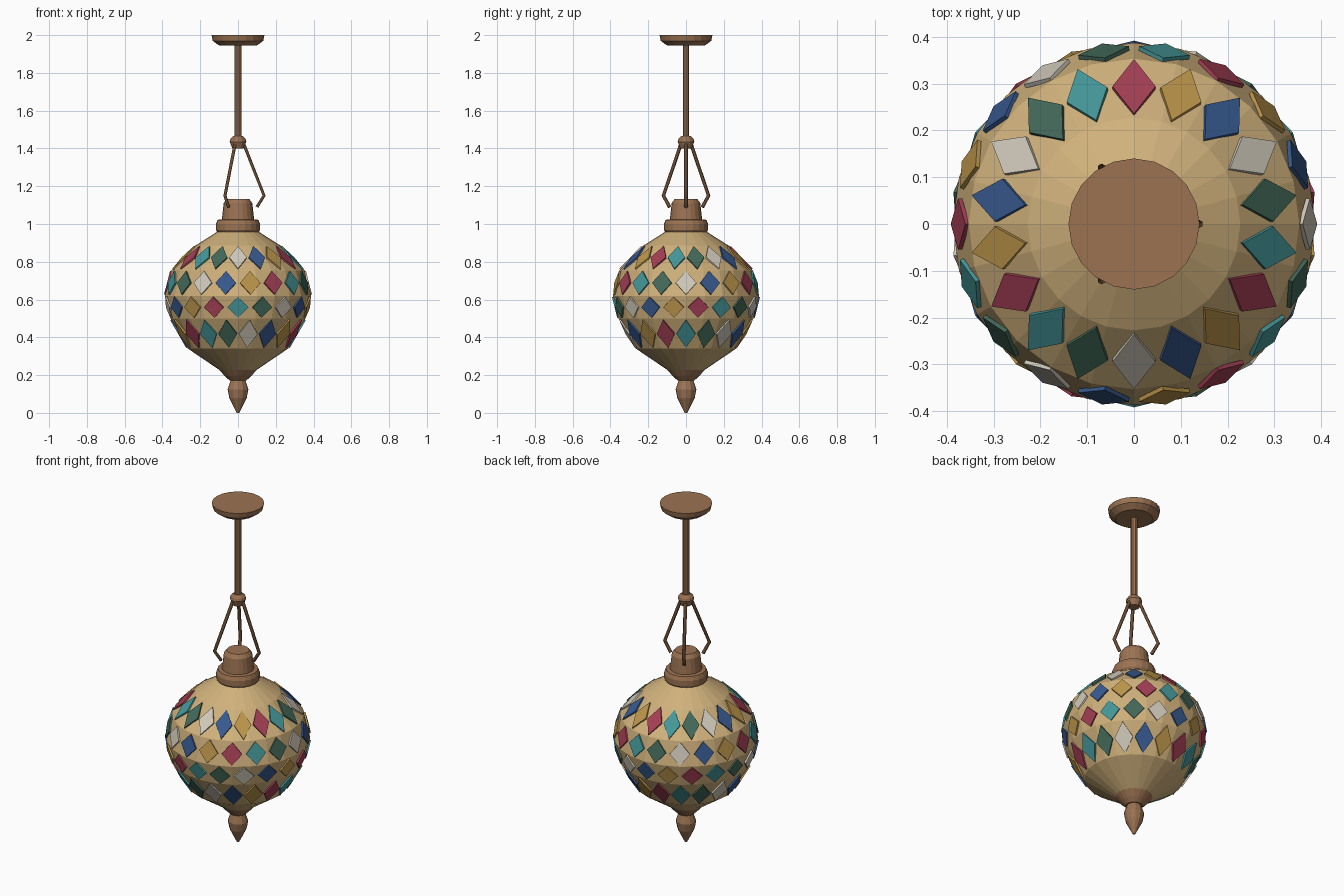
import bpy, bmesh
from math import sin, cos, tau, radians
from mathutils import Vector

cube = bpy.data.objects.get("Cube")
if cube:
    bpy.data.objects.remove(cube, do_unlink=True)


def material(name, rgb):
    m = bpy.data.materials.new(name)
    m.use_nodes = True
    m.diffuse_color = (*rgb, 1)
    m.node_tree.nodes["Principled BSDF"].inputs["Base Color"].default_value = (*rgb, 1)
    return m


copper = material("copper", (0.33, 0.17, 0.085))
bronze = material("dark bronze", (0.14, 0.07, 0.033))
cream = material("cream glass", (0.63, 0.44, 0.2))
tile_colours = [
    material("red glass", (0.37, 0.05, 0.09)),
    material("teal glass", (0.06, 0.31, 0.32)),
    material("green glass", (0.055, 0.14, 0.1)),
    material("white glass", (0.64, 0.59, 0.5)),
    material("blue glass", (0.038, 0.1, 0.27)),
    material("gold glass", (0.5, 0.3, 0.07)),
]


def finish(name, bm, mats):
    bmesh.ops.recalc_face_normals(bm, faces=bm.faces)
    me = bpy.data.meshes.new(name)
    bm.to_mesh(me)
    bm.free()
    for m in mats:
        me.materials.append(m)
    ob = bpy.data.objects.new(name, me)
    bpy.context.collection.objects.link(ob)
    return ob


def lathe(name, profile, sides, mat):
    """Turn (radius, height) points around z and cap both ends."""
    bm = bmesh.new()
    rings = [[bm.verts.new((r * cos(tau * i / sides), r * sin(tau * i / sides), z))
              for i in range(sides)] for r, z in profile]
    for low, high in zip(rings, rings[1:]):
        for i in range(sides):
            j = (i + 1) % sides
            bm.faces.new((low[i], low[j], high[j], high[i]))
    bm.faces.new(rings[0])
    bm.faces.new(rings[-1])
    return finish(name, bm, [mat])


# Ceiling mount, rod and hub
lathe("ceiling_mount", [(0.1, 1.945), (0.134, 1.97), (0.14, 2)], 20, copper)
lathe("rod", [(0.018, 1.42), (0.018, 1.96)], 10, copper)
lathe("rod_hub", [(0.03, 1.4), (0.044, 1.435), (0.04, 1.45), (0.025, 1.465)], 12, copper)

# Collar and cap above the globe
lathe("collar", [(0.108, 0.955), (0.117, 0.968), (0.117, 1.0), (0.108, 1.022),
                 (0.086, 1.024)], 20, copper)
lathe("cap", [(0.086, 1.02), (0.076, 1.11), (0.06, 1.132)], 20, copper)

# Globe: its rings also carry the tile rows
rings = [(0.265, 0.34), (0.357, 0.5), (0.387, 0.62), (0.353, 0.755), (0.227, 0.885)]
lathe("globe", [(0.095, 0.225)] + rings + [(0.1, 0.965)], 24, cream)

# Finial below the globe
lathe("finial_cup", [(0.045, 0.172), (0.07, 0.195), (0.103, 0.232)], 20, copper)
lathe("finial", [(0.007, 0), (0.046, 0.078), (0.055, 0.125), (0.037, 0.178)], 12, copper)

# Diamond tiles, one row on each band of the globe
TILES = 18


def tile_row(name, low, high, turn, shift, half_width):
    bm = bmesh.new()
    for i in range(TILES):
        a = tau * (i + turn) / TILES
        out = Vector((cos(a), sin(a), 0))
        side = Vector((-sin(a), cos(a), 0))
        bottom, top = (out * r + Vector((0, 0, z)) for r, z in (low, high))
        mid, up = (bottom + top) / 2, (top - bottom) * 0.46
        normal = side.cross(up).normalized()
        corners = (up, -side * half_width, -up, side * half_width)
        back, front = ([bm.verts.new(mid + c + normal * d) for c in corners]
                       for d in (-0.003, 0.006))
        faces = [bm.faces.new(back), bm.faces.new(front)]
        for k in range(4):
            n = (k + 1) % 4
            faces.append(bm.faces.new((back[k], back[n], front[n], front[k])))
        for f in faces:
            f.material_index = (i + shift) % len(tile_colours)
    finish(name, bm, tile_colours)


rows = [("lower_tiles", 0, 1, 0.05), ("middle_tiles", 0.5, 0, 0.055),
        ("upper_tiles", 0, 3, 0.055), ("top_tiles", 0.5, 2, 0.046)]
for (name, turn, shift, width), low, high in zip(rows, rings, rings[1:]):
    tile_row(name, low, high, turn, shift, width)

# Three bent hanger arms
for n in range(3):
    a = radians(120 * n)
    curve = bpy.data.curves.new("hanger_arm", "CURVE")
    curve.dimensions = "3D"
    curve.bevel_depth = 0.0095
    curve.bevel_resolution = 1
    curve.use_fill_caps = True
    path = [(0.03, 1.425), (0.138, 1.15), (0.1, 1.09)]
    spline = curve.splines.new("POLY")
    spline.points.add(len(path) - 1)
    for p, (r, z) in zip(spline.points, path):
        p.co = (r * cos(a), r * sin(a), z, 1)
    curve.materials.append(bronze)
    arm = bpy.data.objects.new(f"hanger_arm_{n + 1}", curve)
    bpy.context.collection.objects.link(arm)
